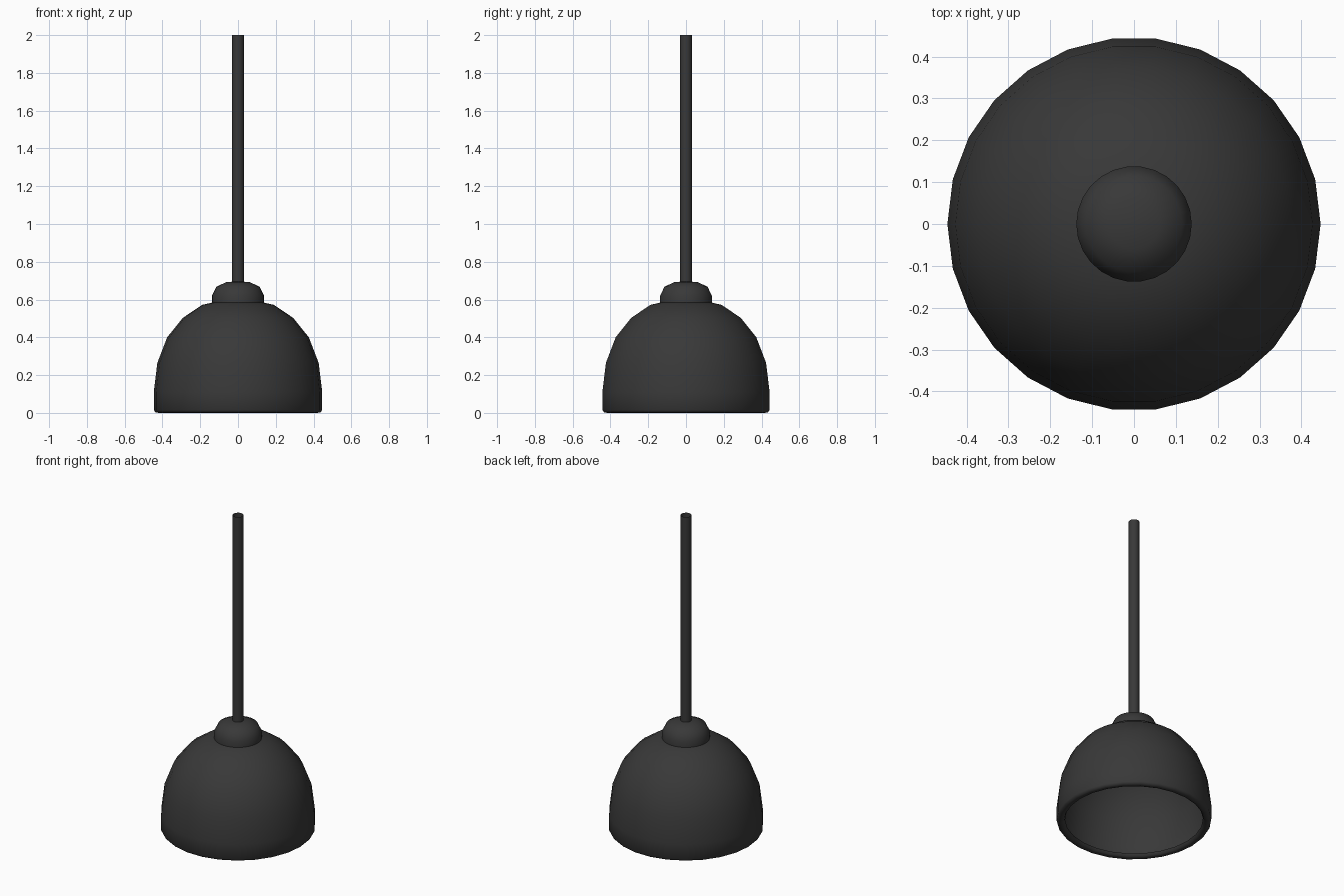
import bpy, bmesh, math

if "Cube" in bpy.data.objects:
    bpy.data.objects.remove(bpy.data.objects["Cube"])

dark = bpy.data.materials.new("dark_metal")
dark.diffuse_color = (0.04, 0.04, 0.04, 1)
dark.use_nodes = True
dark.node_tree.nodes["Principled BSDF"].inputs["Base Color"].default_value = dark.diffuse_color


def lathe(name, profile, sides, angle=60):
    """Revolve (radius, z) points about z; radius 0 becomes a pole."""
    bm = bmesh.new()
    rings = []
    for r, z in profile:
        n = sides if r > 0 else 1
        rings.append([bm.verts.new((r * math.cos(2 * math.pi * i / sides),
                                    r * math.sin(2 * math.pi * i / sides), z))
                      for i in range(n)])
    for a, b in zip(rings, rings[1:]):
        for i in range(sides):
            j = (i + 1) % sides
            quad = [a[i % len(a)], a[j % len(a)], b[j % len(b)], b[i % len(b)]]
            bm.faces.new(list(dict.fromkeys(quad)))
    bmesh.ops.recalc_face_normals(bm, faces=bm.faces)
    mesh = bpy.data.meshes.new(name)
    bm.to_mesh(mesh)
    bm.free()
    mesh.materials.append(dark)
    ob = bpy.data.objects.new(name, mesh)
    bpy.context.collection.objects.link(ob)
    bpy.ops.object.select_all(action='DESELECT')
    ob.select_set(True)
    bpy.context.view_layer.objects.active = ob
    bpy.ops.object.shade_smooth_by_angle(angle=math.radians(angle))
    return ob


# Shade: thin dome with a lip rolled inwards
lathe("lamp_shade", [
    (0, 0.595), (0.10, 0.592), (0.19, 0.572), (0.292, 0.503), (0.375, 0.40),
    (0.427, 0.265), (0.446, 0.11), (0.446, 0.015), (0.437, 0.003), (0.42, 0),
    (0.405, 0.005), (0.398, 0.02)], 26)

# Cap on top of the shade, open underneath
lathe("shade_cap", [
    (0.138, 0.58), (0.138, 0.62),
    (0.115, 0.668), (0.06, 0.693), (0, 0.696)], 26)

# Hanging rod, an open tube
lathe("hanging_rod", [(0.031, 0.69), (0.031, 2.0)], 16, 40)
